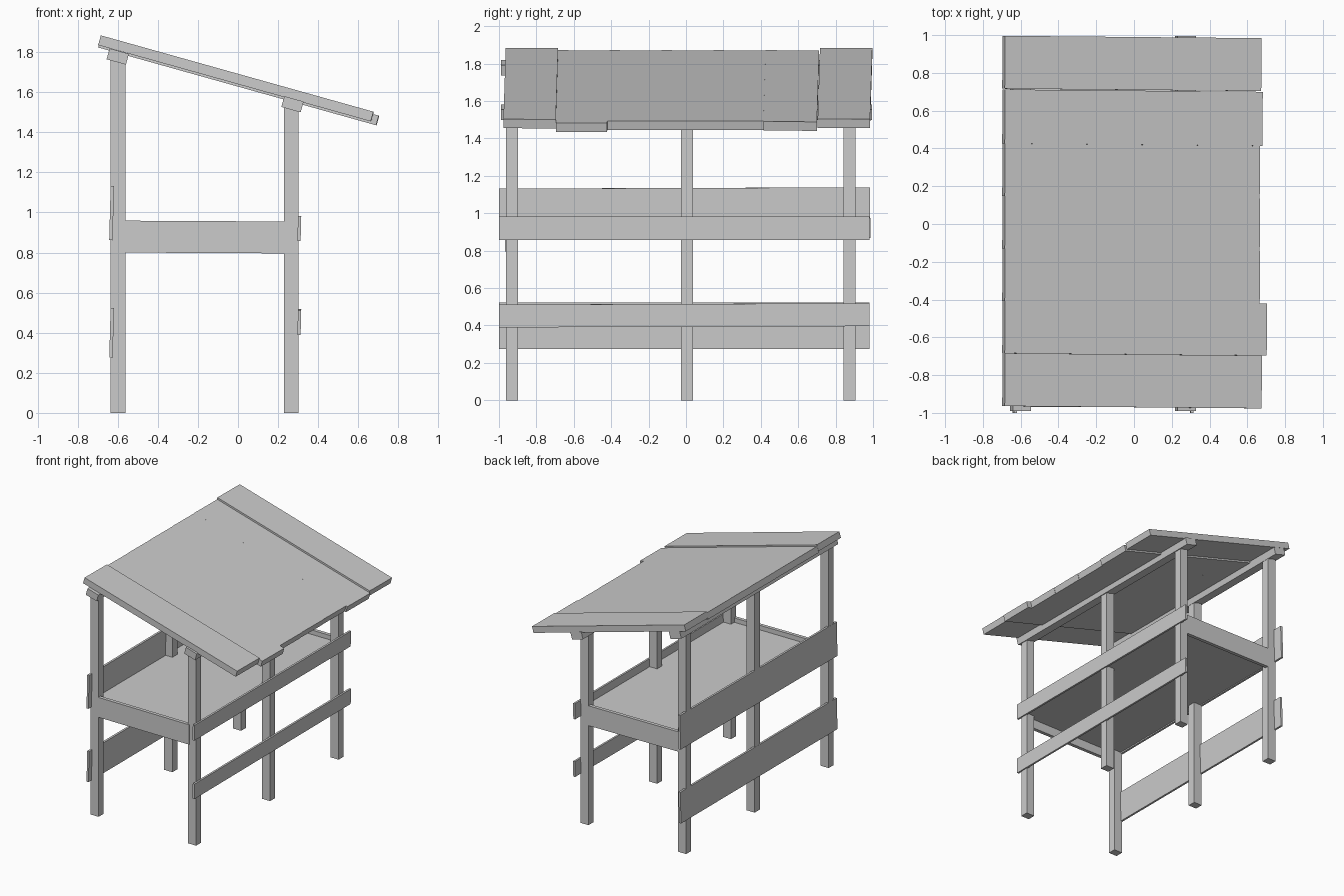
import bpy
from math import atan, radians
from mathutils import Matrix, Vector

if "Cube" in bpy.data.objects:
    bpy.data.objects.remove(bpy.data.objects["Cube"], do_unlink=True)

wood = bpy.data.materials.new("grey_wood")
wood.use_nodes = True
GREY = (0.6, 0.6, 0.6, 1)
wood.diffuse_color = GREY
wood.node_tree.nodes["Principled BSDF"].inputs["Base Color"].default_value = GREY


def board(name, x, y, z, pitch=0.0, yaw=0.0, roll=0.0):
    """Box spanning the given ranges, turned about its own centre."""
    lo, hi = zip(x, y, z)
    size = Vector(hi) - Vector(lo)
    centre = (Vector(hi) + Vector(lo)) / 2
    bpy.ops.mesh.primitive_cube_add(size=1)
    ob = bpy.context.object
    ob.name = name
    ob.data.transform(Matrix.Diagonal((*size, 1)))
    ob.matrix_world = (Matrix.Translation(centre) @ Matrix.Rotation(pitch, 4, 'Y')
                       @ Matrix.Rotation(yaw, 4, 'Z') @ Matrix.Rotation(roll, 4, 'X'))
    ob.data.materials.append(wood)
    return ob


SLOPE = 0.28
PITCH = atan(SLOPE)


def roof_z(x):
    return 1.692 - SLOPE * x


# Posts: a tall row and a short row
for row, x0, top in (("tall", -0.635, 1.76), ("short", 0.23, 1.53)):
    for place, y in (("front", -0.93), ("middle", 0.005), ("back", 0.873)):
        board(f"{row}_{place}_post", (x0, x0 + 0.073), (y - 0.032, y + 0.032), (0, top))

# Purlins under the roof
for name, x, z in (("high_purlin", -0.6, 1.778), ("low_purlin", 0.272, 1.54)):
    board(name, (x - 0.05, x + 0.05), (-0.99, 0.995), (z - 0.028, z + 0.028), PITCH)

# Long side boards, wide on the tall side and narrow on the short side
lean = radians(1.5)
board("tall_upper_board", (-0.639, -0.622), (-1, 0.985), (0.865, 1.135), lean, 0, radians(0.2))
board("tall_lower_board", (-0.639, -0.622), (-1, 0.98), (0.275, 0.523), lean)
board("short_upper_board", (0.298, 0.314), (-1, 0.98), (0.858, 0.982), lean)
board("short_lower_board", (0.298, 0.314), (-1, 0.98), (0.393, 0.515), lean, 0, radians(0.2))

# Shelf with its end boards
board("shelf", (-0.622, 0.296), (-0.945, 0.885), (0.87, 0.92))
for name, y in (("front_end_board", -0.968), ("back_end_board", 0.875)):
    board(name, (-0.562, 0.245), (y, y + 0.028), (0.798, 0.957), radians(0.3))

# Roof planks: start, end along y, low edge x, drop below the roof plane
planks = ((-0.97, -0.69, 0.67, 0.0), (-0.69, -0.415, 0.697, 0.012),
          (-0.415, -0.137, 0.66, 0.012), (-0.137, 0.141, 0.66, 0.012),
          (0.141, 0.42, 0.66, 0.012), (0.42, 0.706, 0.674, 0.012),
          (0.71, 0.99, 0.668, 0.0))
for i, (y0, y1, x1, drop) in enumerate(planks):
    x0 = -0.69
    mid = (x0 + x1) / 2
    half = (x1 - x0) / 2 * (1 + SLOPE ** 2) ** 0.5
    z = roof_z(mid) - 0.026 - drop
    board(f"roof_plank_{i + 1}", (mid - half, mid + half), (y0, y1),
          (z - 0.025, z + 0.025), PITCH, radians(-0.5))
